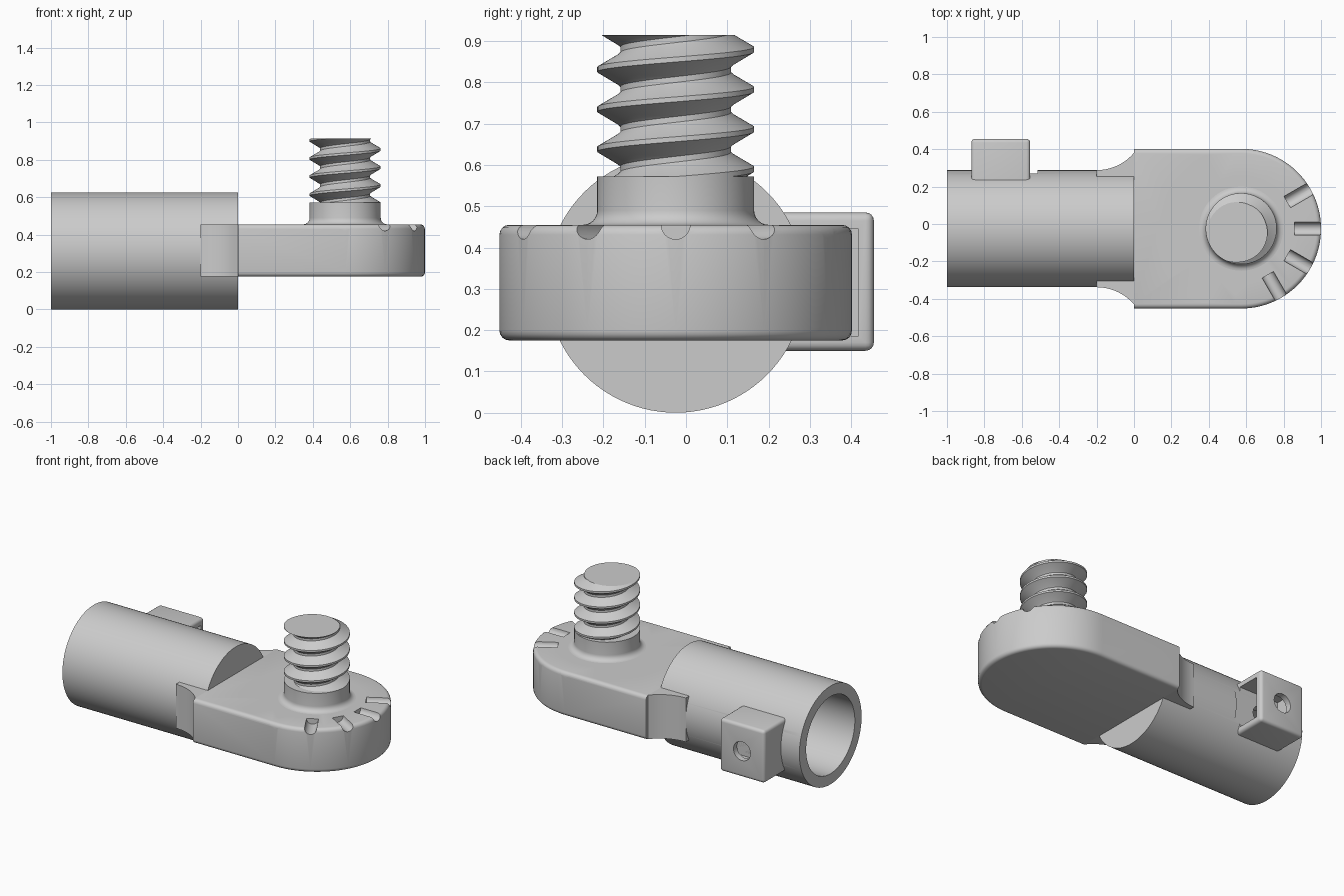
import bpy, bmesh, math
from mathutils import Matrix, Vector

cube = bpy.data.objects.get("Cube")
if cube:
    bpy.data.objects.remove(cube, do_unlink=True)

grey = bpy.data.materials.new("light grey")
grey.use_nodes = True
colour = (0.6, 0.6, 0.6, 1)
grey.diffuse_color = colour
grey.node_tree.nodes["Principled BSDF"].inputs["Base Color"].default_value = colour

AXIS_Y = -0.025                 # shared centre line of all parts
END_X, END_R = 0.573, 0.427     # rounded end of the plate
LOW, HIGH = 0.175, 0.455        # plate bottom and top
TUBE_R, TUBE_Z = 0.313, 0.313
STUD_R, STUD_Z, STUD_TOP = 0.19, 0.572, 0.915
parts = []


def finish(bm, name, helper=False):
    bmesh.ops.recalc_face_normals(bm, faces=bm.faces[:])
    mesh = bpy.data.meshes.new(name)
    bm.to_mesh(mesh)
    bm.free()
    mesh.materials.append(grey)
    ob = bpy.data.objects.new(name, mesh)
    bpy.context.collection.objects.link(ob)
    if helper:
        ob.hide_render = True
    else:
        parts.append(ob)
    return ob


def lathe(profile, steps, rise=0.0):
    """Turn (radius, height) points about z; rise makes it a helix."""
    bm = bmesh.new()
    cols = []
    for i in range(steps + 1):
        a = math.tau * i / steps
        cols.append([bm.verts.new((r * math.cos(a), r * math.sin(a), h + rise * i / steps))
                     for r, h in profile])
    for c, d in zip(cols, cols[1:]):
        for k in range(len(profile) - 1):
            bm.faces.new((c[k], d[k], d[k + 1], c[k + 1]))
    bmesh.ops.remove_doubles(bm, verts=bm.verts[:], dist=1e-5)
    return bm


def prism(outline, low, high):
    """Extrude a plan outline from low to high."""
    bm = bmesh.new()
    face = bm.faces.new([bm.verts.new((x, y, low)) for x, y in outline])
    top = bmesh.ops.extrude_face_region(bm, geom=[face])["geom"]
    bmesh.ops.translate(bm, vec=(0, 0, high - low),
                        verts=[v for v in top if isinstance(v, bmesh.types.BMVert)])
    return bm


def box(x0, x1, y0, y1, z0, z1):
    return prism([(x0, y0), (x1, y0), (x1, y1), (x0, y1)], z0, z1)


def round_edges(bm, rule, size, segments=4):
    edges = [e for e in bm.edges if rule(e.verts[0].co, e.verts[1].co)]
    bmesh.ops.bevel(bm, geom=edges, offset=size, segments=segments, profile=0.5,
                    affect='EDGES', clamp_overlap=True)


def cut(ob, cutter):
    mod = ob.modifiers.new("cut", 'BOOLEAN')
    mod.operation, mod.solver, mod.object = 'DIFFERENCE', 'EXACT', cutter
    bpy.context.view_layer.objects.active = ob
    bpy.ops.object.modifier_apply(modifier=mod.name)


# Socket tube, open at one end
bm = lathe([(0, -0.2), (0.245, -0.2), (0.245, -1), (TUBE_R, -1), (TUBE_R, 0), (0, 0)], 96)
bm.transform(Matrix.Translation((0, AXIS_Y, TUBE_Z)) @ Matrix.Rotation(math.pi / 2, 4, 'Y'))
tube = finish(bm, "socket_tube")

# Plate with a round end and softened rims
outline = [(0, AXIS_Y - END_R)]
for i in range(49):
    a = math.pi * (i / 48 - 0.5)
    outline.append((END_X + END_R * math.cos(a), AXIS_Y + END_R * math.sin(a)))
outline.append((0, AXIS_Y + END_R))
bm = prism(outline, LOW, HIGH)
round_edges(bm, lambda a, b: abs(a.z - b.z) < 1e-4 and a.x + b.x > 1e-4, 0.024)
plate = finish(bm, "end_plate")

# Ring of twelve half-round notches
for i in range(12):
    bm = bmesh.new()
    bmesh.ops.create_cone(bm, cap_ends=True, segments=24, radius1=0.035, radius2=0.035, depth=0.15)
    bm.transform(Matrix.Translation((END_X, AXIS_Y, HIGH))
                 @ Matrix.Rotation(math.tau * i / 12, 4, 'Z')
                 @ Matrix.Translation((0.36, 0, 0)) @ Matrix.Rotation(math.pi / 2, 4, 'Y'))
    cutter = finish(bm, "notch_cutter", True)
    cut(plate, cutter)
    bpy.data.objects.remove(cutter, do_unlink=True)

# Concave webs flaring from the tube to the plate
R = 0.263
for name, side in (("left_web", 1), ("right_web", -1)):
    outline = [(0, AXIS_Y + side * 0.2), (-0.2, AXIS_Y + side * 0.2)]
    for i in range(13):
        t = 0.2 * i / 12
        outline.append((t - 0.2, AXIS_Y + side * (TUBE_R + R - math.sqrt(R * R - t * t))))
    finish(prism(outline, LOW, HIGH), name)

# Nut housing on the back of the tube
X0, X1, Y1, Z0, Z1 = -0.87, -0.555, 0.455, 0.15, 0.485
bm = box(X0, X1, 0.225, Y1, Z0, Z1)
round_edges(bm, lambda a, b: max(a.y, b.y) > Y1 - 1e-4, 0.02)
housing = finish(bm, "nut_housing")

# Side slot and screw hole through the housing
slot = finish(box(X0 + 0.037, X1 + 0.04, 0.27, Y1 - 0.037, Z0 + 0.036, Z1 - 0.04),
              "slot_cutter", True)
bm = bmesh.new()
bmesh.ops.create_cone(bm, cap_ends=True, segments=32, radius1=0.06, radius2=0.06, depth=0.4)
bm.transform(Matrix.Translation(((X0 + X1) / 2, 0.35, (Z0 + Z1) / 2))
             @ Matrix.Rotation(math.pi / 2, 4, 'X'))
hole = finish(bm, "hole_cutter", True)
for cutter in (slot, hole):
    for ob in (housing, tube):
        cut(ob, cutter)
    bpy.data.objects.remove(cutter, do_unlink=True)

# Stud collar with a filleted foot
F = 0.035
profile = [(0, HIGH - 0.02), (STUD_R + F, HIGH - 0.02)]
for i in range(7):
    a = math.pi / 2 * i / 6
    profile.append((STUD_R + F - F * math.sin(a), HIGH + F - F * math.cos(a)))
profile += [(STUD_R, STUD_Z), (0, STUD_Z)]
bm = lathe(profile, 64)
bm.transform(Matrix.Translation((END_X, AXIS_Y, 0)))
finish(bm, "stud_collar")

# Right-handed thread, trimmed flat at both ends
PITCH, CREST = 0.0965, 0.59
tooth = [(STUD_R, -0.006), (STUD_R, 0.006), (0.142, 0.034), (0.134, 0.041),
         (0.134, 0.055), (0.142, 0.062)]
profile = [(r, CREST + PITCH * turn + h) for turn in range(-3, 6) for r, h in tooth]
bm = lathe(profile, 80, PITCH)
for z, flip in ((STUD_Z - 0.001, -1), (STUD_TOP, 1)):
    cutting = bmesh.ops.bisect_plane(bm, geom=bm.verts[:] + bm.edges[:] + bm.faces[:],
                                     plane_co=(0, 0, z), plane_no=(0, 0, flip),
                                     clear_outer=True)["geom_cut"]
    rim = [e for e in cutting if isinstance(e, bmesh.types.BMEdge)]
    bmesh.ops.edgeloop_fill(bm, edges=rim)
bm.transform(Matrix.Translation((END_X, AXIS_Y, 0)) @ Matrix.Rotation(math.pi / 2, 4, 'Z'))
finish(bm, "stud_thread")

# Smooth shading with sharp edges kept
bpy.ops.object.select_all(action='DESELECT')
for ob in parts:
    ob.select_set(True)
bpy.context.view_layer.objects.active = tube
bpy.ops.object.shade_smooth_by_angle(angle=math.radians(30))
